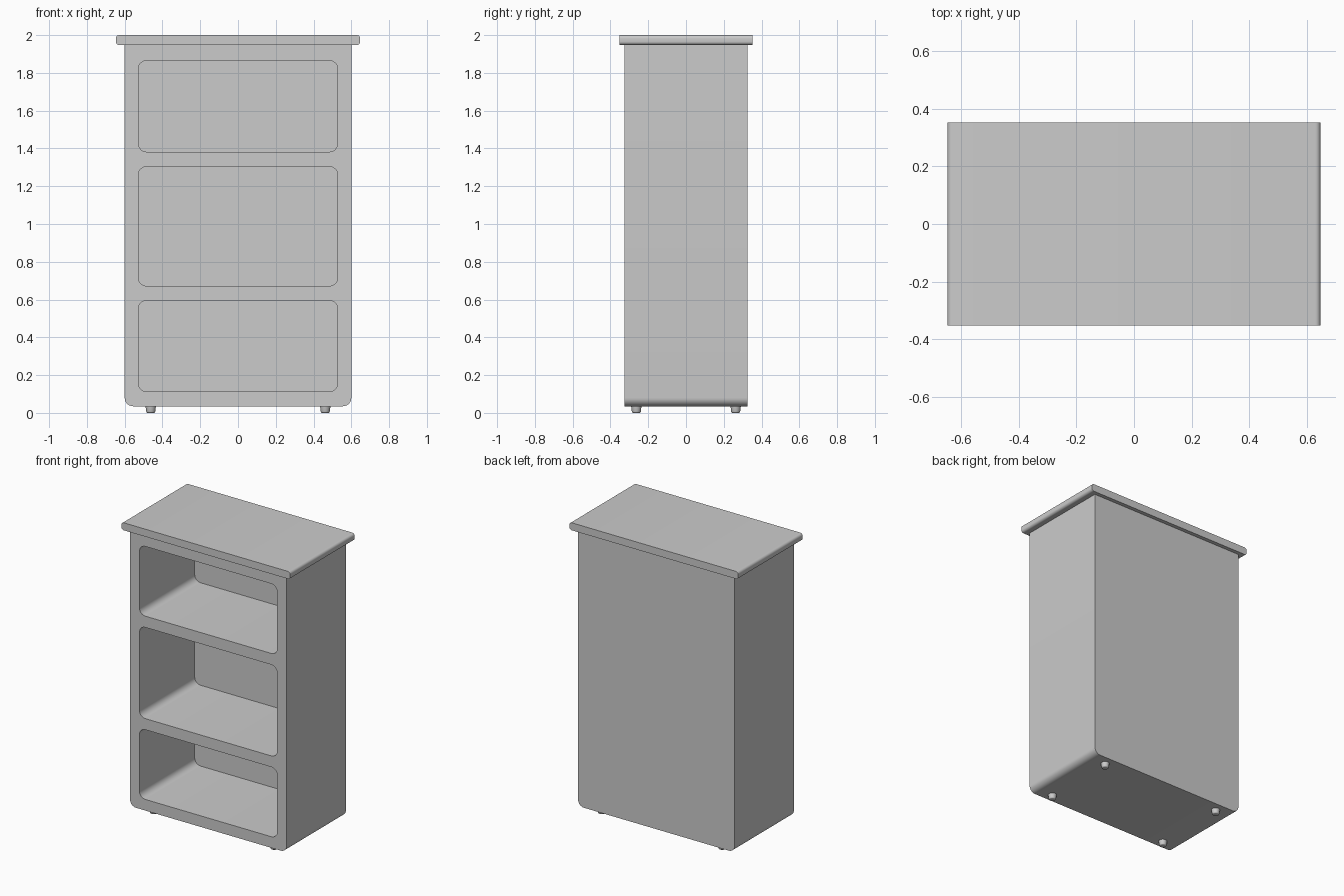
import bpy
import bmesh
import math

if "Cube" in bpy.data.objects:
    bpy.data.objects.remove(bpy.data.objects["Cube"], do_unlink=True)

grey = bpy.data.materials.new("plain grey")
grey.use_nodes = True
grey.diffuse_color = (0.6, 0.6, 0.6, 1)
grey.node_tree.nodes["Principled BSDF"].inputs["Base Color"].default_value = (0.6, 0.6, 0.6, 1)


def rounded_rect(x, z0, z1, r_low, r_high, steps=8):
    """Outline in x and z, with separate radii for lower and upper corners."""
    points = []
    corners = ((x, z0, r_low, -90), (x, z1, r_high, 0), (-x, z1, r_high, 90), (-x, z0, r_low, 180))
    for cx, cz, r, start in corners:
        if r == 0:
            points.append((cx, cz))
            continue
        mx = cx - math.copysign(r, cx)
        mz = cz + r if cz == z0 else cz - r
        for i in range(steps + 1):
            a = math.radians(start + 90 * i / steps)
            points.append((mx + r * math.cos(a), mz + r * math.sin(a)))
    return points


def prism(name, outline, y0, y1):
    """Extrude an x-z outline along y."""
    bm = bmesh.new()
    face = bm.faces.new([bm.verts.new((x, y0, z)) for x, z in outline])
    out = bmesh.ops.extrude_face_region(bm, geom=[face], use_keep_orig=True)
    verts = [v for v in out["geom"] if isinstance(v, bmesh.types.BMVert)]
    bmesh.ops.translate(bm, verts=verts, vec=(0, y1 - y0, 0))
    bmesh.ops.recalc_face_normals(bm, faces=bm.faces)
    return add_object(name, bm)


def add_object(name, bm):
    mesh = bpy.data.meshes.new(name)
    bm.to_mesh(mesh)
    bm.free()
    mesh.materials.append(grey)
    obj = bpy.data.objects.new(name, mesh)
    bpy.context.collection.objects.link(obj)
    return obj


def select_only(obj):
    bpy.ops.object.select_all(action="DESELECT")
    obj.select_set(True)
    bpy.context.view_layer.objects.active = obj


def smooth(obj):
    select_only(obj)
    bpy.ops.object.shade_smooth_by_angle(angle=math.radians(35))


# Cabinet body, rounded along its lower side edges
body = prism("cabinet_body", rounded_rect(0.6, 0.035, 1.95, 0.045, 0), -0.325, 0.325)

# Three open compartments cut from the front
for z0, z1 in ((0.112, 0.595), (0.672, 1.304), (1.382, 1.865)):
    cutter = prism("compartment_cutter", rounded_rect(0.528, z0, z1, 0.045, 0.045), -0.4, 0.28)
    cutter.hide_render = True
    select_only(body)
    cut = body.modifiers.new("compartment", "BOOLEAN")
    cut.operation = "DIFFERENCE"
    cut.solver = "EXACT"
    cut.object = cutter
    bpy.ops.object.modifier_apply(modifier=cut.name)
    bpy.data.objects.remove(cutter, do_unlink=True)
smooth(body)

# Overhanging top with rounded ends
top = prism("top_board", rounded_rect(0.647, 1.948, 2.0, 0.018, 0.018, 6), -0.352, 0.352)
smooth(top)

# Small tapered feet with softened lower rims
for side, sx in (("left", 1), ("right", -1)):
    for end, sy in (("front", -1), ("back", 1)):
        bm = bmesh.new()
        bmesh.ops.create_cone(bm, cap_ends=True, segments=24, radius1=0.023, radius2=0.028, depth=0.04)
        rim = [e for e in bm.edges if all(v.co.z < 0 for v in e.verts)]
        bmesh.ops.bevel(bm, geom=rim, offset=0.007, segments=3, affect="EDGES", profile=0.5)
        bmesh.ops.translate(bm, verts=bm.verts, vec=(0.462 * sx, 0.263 * sy, 0.02))
        smooth(add_object(f"{end}_{side}_foot", bm))
